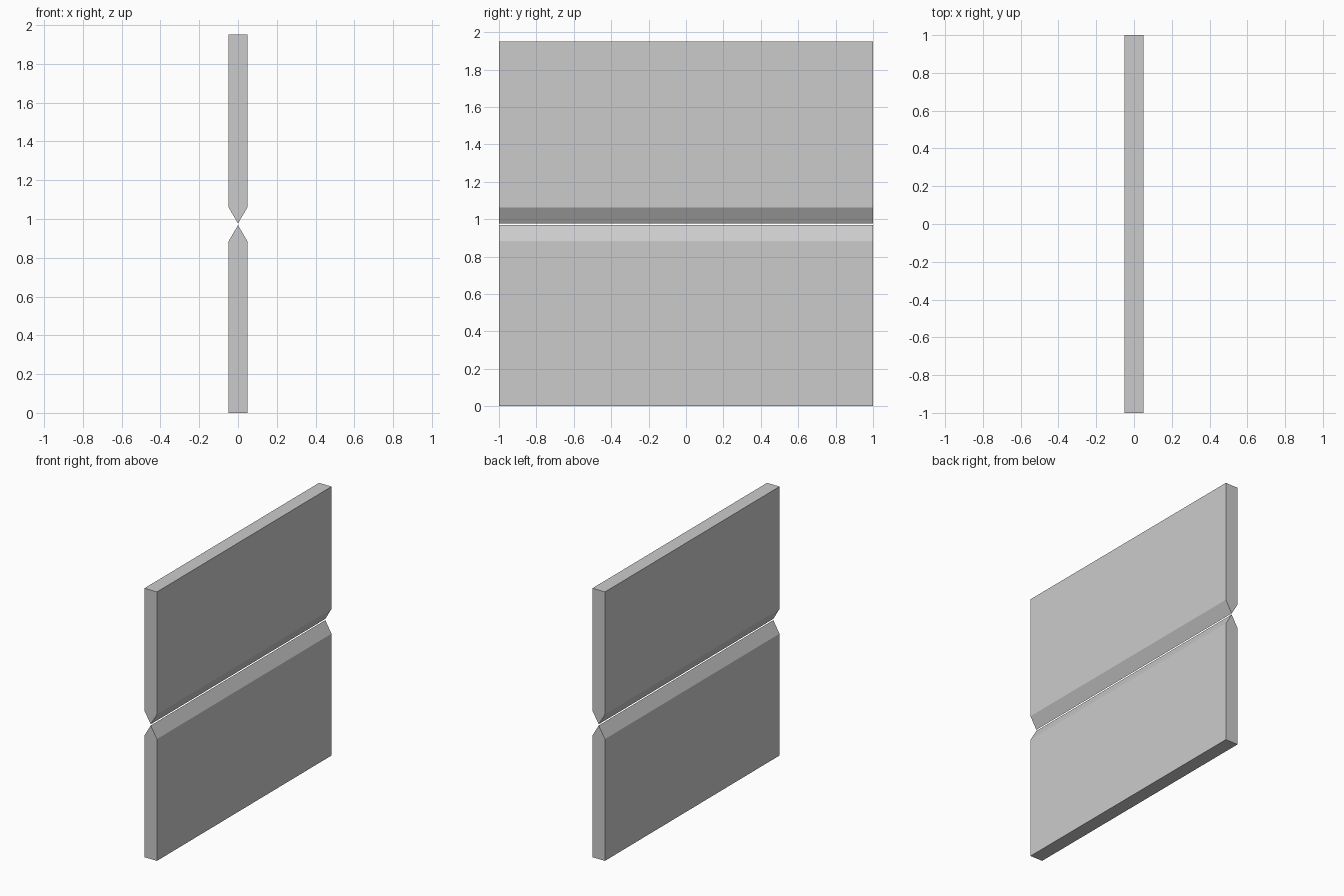
import bpy, bmesh

if "Cube" in bpy.data.objects:
    bpy.data.objects.remove(bpy.data.objects["Cube"])

T = 0.05   # half thickness
W = 1.0    # half width


def bevelled_plate(name, flat_z, shoulder_z, tip_z):
    # Extrude a pointed plate profile (x, z) along y
    profile = [(-T, flat_z), (T, flat_z), (T, shoulder_z), (0, tip_z), (-T, shoulder_z)]
    bm = bmesh.new()
    face = bm.faces.new([bm.verts.new((x, -W, z)) for x, z in profile])
    ext = bmesh.ops.extrude_face_region(bm, geom=[face])
    verts = [v for v in ext["geom"] if isinstance(v, bmesh.types.BMVert)]
    bmesh.ops.translate(bm, verts=verts, vec=(0, 2 * W, 0))
    bmesh.ops.recalc_face_normals(bm, faces=bm.faces)
    mesh = bpy.data.meshes.new(name)
    bm.to_mesh(mesh)
    bm.free()
    obj = bpy.data.objects.new(name, mesh)
    bpy.context.collection.objects.link(obj)
    return obj


# Two plates with double-bevelled edges facing across a narrow gap
bevelled_plate("lower_plate", 0.0, 0.883, 0.968)
bevelled_plate("upper_plate", 1.95, 1.062, 0.977)
